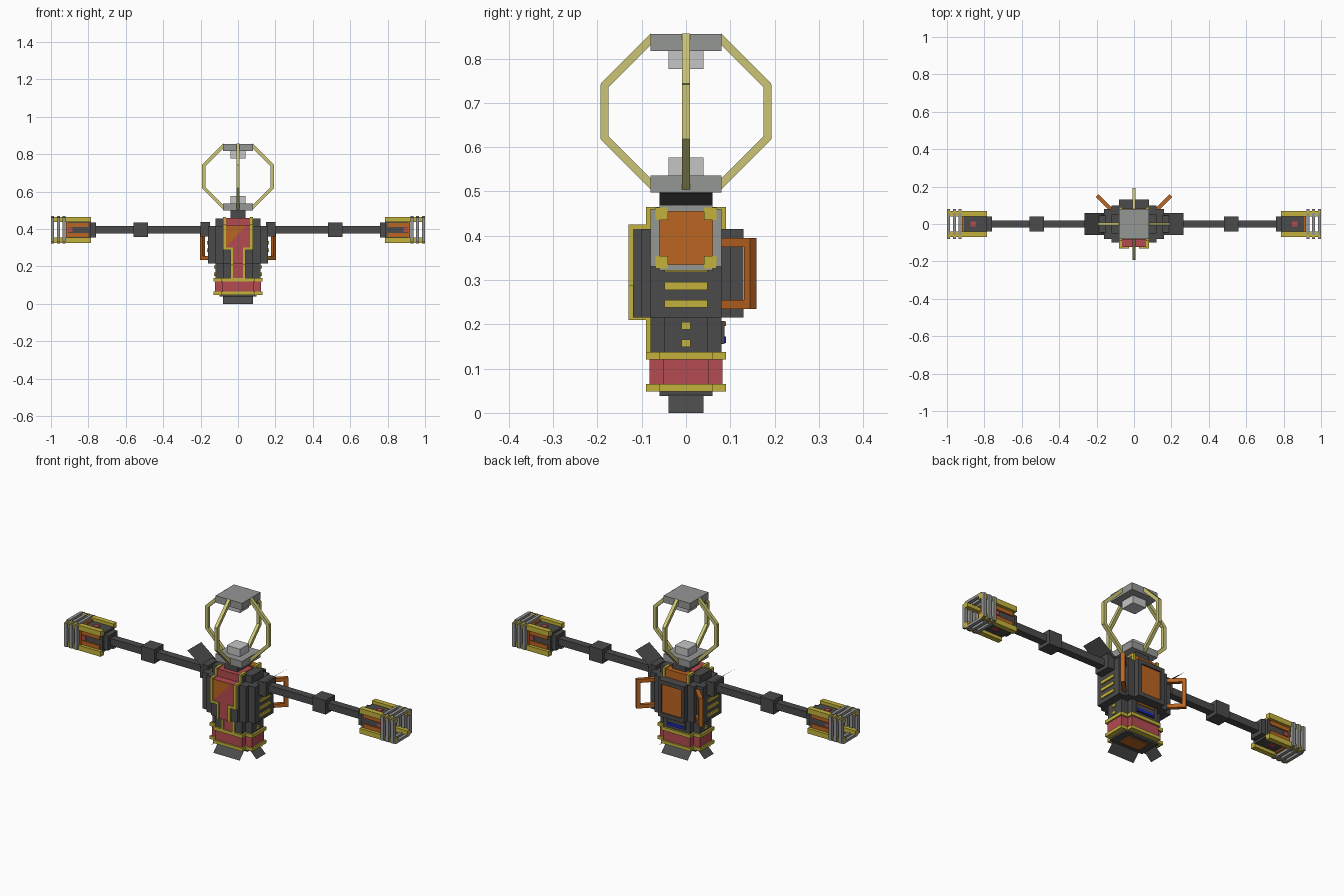
import bpy, bmesh, math
from mathutils import Vector

if "Cube" in bpy.data.objects:
    bpy.data.objects.remove(bpy.data.objects["Cube"])


def mat(name, r, g, b):
    m = bpy.data.materials.new(name)
    m.diffuse_color = (r, g, b, 1)
    m.use_nodes = True
    m.node_tree.nodes["Principled BSDF"].inputs["Base Color"].default_value = m.diffuse_color
    return m


DARK = mat("charcoal", 0.07, 0.07, 0.07)
RED = mat("red", 0.45, 0.07, 0.08)
YELLOW = mat("yellow", 0.55, 0.45, 0.045)
ORANGE = mat("orange", 0.5, 0.13, 0.015)
PALE = mat("pale yellow", 0.6, 0.56, 0.18)
GREY = mat("grey", 0.3, 0.31, 0.3)
LIGHT = mat("light grey", 0.56, 0.56, 0.56)
BLUE = mat("blue", 0.01, 0.02, 0.6)


def finish(name, bm, m):
    bmesh.ops.recalc_face_normals(bm, faces=bm.faces)
    me = bpy.data.meshes.new(name)
    bm.to_mesh(me)
    bm.free()
    me.materials.append(m)
    ob = bpy.data.objects.new(name, me)
    bpy.context.collection.objects.link(ob)
    return ob


def add_box(bm, x0, x1, y0, y1, z0, z1):
    vs = bmesh.ops.create_cube(bm, size=1)["verts"]
    for v in vs:
        v.co = Vector((x1 if v.co.x > 0 else x0, y1 if v.co.y > 0 else y0,
                       z1 if v.co.z > 0 else z0))


def boxes(name, m, *specs, mirror=False):
    """Joined boxes given as x0, x1, y0, y1, z0, z1; optionally repeated at -x."""
    bm = bmesh.new()
    for s in specs:
        add_box(bm, *s)
        if mirror:
            add_box(bm, -s[1], -s[0], *s[2:])
    return finish(name, bm, m)


def cross(name, m, z0, z1, g=0.0):
    """Plus-shaped slab, grown outward by g."""
    return boxes(name, m, (-.12 - g, .12 + g, -.05 - g, .05 + g, z0, z1),
                 (-.08 - g, .08 + g, -.08 - g, .08 + g, z0, z1))


def bar(bm, a, b, side, w, ext=0.0):
    """Square bar from a to b; side is one cross-section direction."""
    a, b, side = Vector(a), Vector(b), Vector(side).normalized()
    d = (b - a).normalized()
    up = d.cross(side)
    a, b = a - d * ext, b + d * ext
    ends = [[bm.verts.new(p + side * i * w / 2 + up * j * w / 2)
             for i, j in ((-1, -1), (1, -1), (1, 1), (-1, 1))] for p in (a, b)]
    for e in ends:
        bm.faces.new(e)
    for i in range(4):
        k = (i + 1) % 4
        bm.faces.new((ends[0][i], ends[0][k], ends[1][k], ends[1][i]))


def sheet(name, m, pts):
    bm = bmesh.new()
    bm.faces.new([bm.verts.new(p) for p in pts])
    return finish(name, bm, m)


# Central body
cross("body_core", DARK, .05, .455)
cross("lower_red_band", RED, .063, .122, .002)
cross("lower_trim", YELLOW, .048, .065, .01)
cross("middle_trim", YELLOW, .12, .138, .01)
boxes("torso", DARK, (-.16, .16, -.08, .08, .215, .415),
      (-.12, .12, -.1, .1, .215, .415), (-.08, .08, -.12, .12, .215, .415))
boxes("base_plate", DARK, (-.1, .1, -.06, .06, .038, .05))
boxes("base_vent", ORANGE, (-.06, .06, -.035, .035, .033, .04))

# Front red panel with yellow edging
boxes("front_panel", RED, (-.07, .07, -.124, -.08, .3, .419),
      (-.028, .028, -.124, -.08, .212, .3), (-.028, .028, -.084, -.07, .135, .215),
      (-.07, .07, -.084, .03, .415, .459))
sheet("front_panel_facet", ORANGE,
      [(-.065, -.1255, .302), (.045, -.1255, .419), (-.065, -.1255, .419)])
boxes("front_trim", YELLOW, (.065, .08, -.13, -.08, .288, .425),
      (.027, .08, -.13, -.1, .288, .302), (.027, .041, -.13, -.08, .21, .3),
      (.027, .041, -.09, -.07, .135, .215), (.065, .08, -.09, -.04, .415, .465),
      mirror=True)

# Back panel, frame and small console
boxes("back_frame", DARK, (.06, .08, .11, .13, .215, .415), mirror=True)
boxes("back_frame_rails", DARK, (-.06, .06, .11, .13, .215, .237),
      (-.06, .06, .11, .13, .393, .415))
boxes("back_panel", ORANGE, (-.06, .06, .115, .122, .237, .393),
      (-.065, .065, .04, .084, .415, .459))
boxes("back_trim", YELLOW, (.065, .08, .04, .09, .415, .465), mirror=True)
boxes("console", DARK, (-.055, .055, .075, .087, .155, .208))
boxes("console_display", BLUE, (-.05, .05, .08, .09, .158, .172))
boxes("console_strip", ORANGE, (-.05, .05, .08, .09, .196, .206))

# Side vents and studs
boxes("side_vents", YELLOW, *[(.155, .167, -.048, .048, z, z + .017)
                              for z in (.238, .278, .318)], mirror=True)
boxes("side_studs", YELLOW, *[(.115, .127, -.01, .01, z, z + .017)
                              for z in (.149, .188)], mirror=True)

# Diagonal handles behind the shoulders
bm = bmesh.new()
for s in (-1, 1):
    across = (1, -s, 0)
    for z in (.245, .385):
        bar(bm, (s * .11, .065, z), (s * .19, .145, z), across, .02)
    bar(bm, (s * .19, .145, .235), (s * .19, .145, .395), across, .02)
finish("handles", bm, ORANGE)

# Thin flared plates: shoulder fins and feet
for s in (-1, 1):
    sheet("shoulder_fin", DARK, [(s * .16, -.06, .415), (s * .265, -.06, .497),
                                 (s * .265, .06, .497), (s * .16, .06, .415)])
    sheet("side_foot", DARK, [(s * .09, -.04, .05), (s * .14, -.04, 0),
                              (s * .14, .04, 0), (s * .09, .04, .05)])
    sheet("main_foot", DARK, [(-.08, s * .05, .05), (-.08, s * .1, 0),
                              (.08, s * .1, 0), (.08, s * .05, .05)])

# Neck and cage head
boxes("neck", DARK, (-.04, .04, -.06, .06, .45, .5))
boxes("cage_plates", GREY, (-.08, .08, -.08, .08, .498, .536),
      (-.08, .08, -.08, .08, .817, .855))
boxes("cage_emitters", LIGHT, (-.04, .04, -.04, .04, .536, .577),
      (-.04, .04, -.04, .04, .776, .817))
bm = bmesh.new()
profile = [(.075, .512), (.184, .621), (.184, .739), (.075, .848)]
for dx, dy in ((1, 0), (-1, 0), (0, 1), (0, -1)):
    pts = [(dx * r, dy * r, z) for r, z in profile]
    for a, b in zip(pts, pts[1:]):
        bar(bm, a, b, (dy, dx, 0), .018, .003)
finish("cage_bars", bm, PALE)

# Arms
Z = .395
boxes("shoulders", DARK, (.15, .2, -.045, .045, Z - .035, .437), mirror=True)
boxes("arm_shafts", DARK, (.19, .77, -.02, .02, Z - .018, Z + .02), mirror=True)
boxes("arm_joints", DARK, (.48, .56, -.04, .04, Z - .037, Z + .04), mirror=True)
boxes("cup_collars", DARK, (.76, .79, -.04, .04, Z - .04, Z + .04), mirror=True)
boxes("cup_cores", DARK, (.785, .915, -.052, .052, Z - .052, Z + .052), mirror=True)

# Cup details: bars on front and back, studs above and below, glowing end
boxes("cup_bars", ORANGE, *[(.8, .912, y - .004, y + .004, Z + z - .011, Z + z + .011)
                            for y in (-.054, .054) for z in (-.027, .027)], mirror=True)
boxes("cup_studs", RED, (.845, .875, -.014, .014, Z - .056, Z + .056),
      (.885, .912, -.057, .057, Z - .012, Z + .012), mirror=True)
boxes("cup_ends", ORANGE, (.91, .92, -.06, .06, Z - .06, Z + .06), mirror=True)

# Yellow corner rails of the cups
boxes("cup_rails", YELLOW, *[(.785, 1.0, sy * .055 - .014, sy * .055 + .014,
                              Z + sz * .055 - .014, Z + sz * .055 + .014)
                             for sy in (-1, 1) for sz in (-1, 1)], mirror=True)

# Grey hoops made of four bars each
hoops = []
for x0, x1 in ((.921, .938), (.952, .969), (.983, 1.0)):
    for s in (-1, 1):
        ya, yb = sorted((s * .06, s * .08))
        za, zb = sorted((s * .06, s * .074))
        hoops.append((x0, x1, ya, yb, Z - .065, Z + .065))
        hoops.append((x0, x1, -.06, .06, Z + za, Z + zb))
boxes("cup_hoops", GREY, *hoops, mirror=True)
